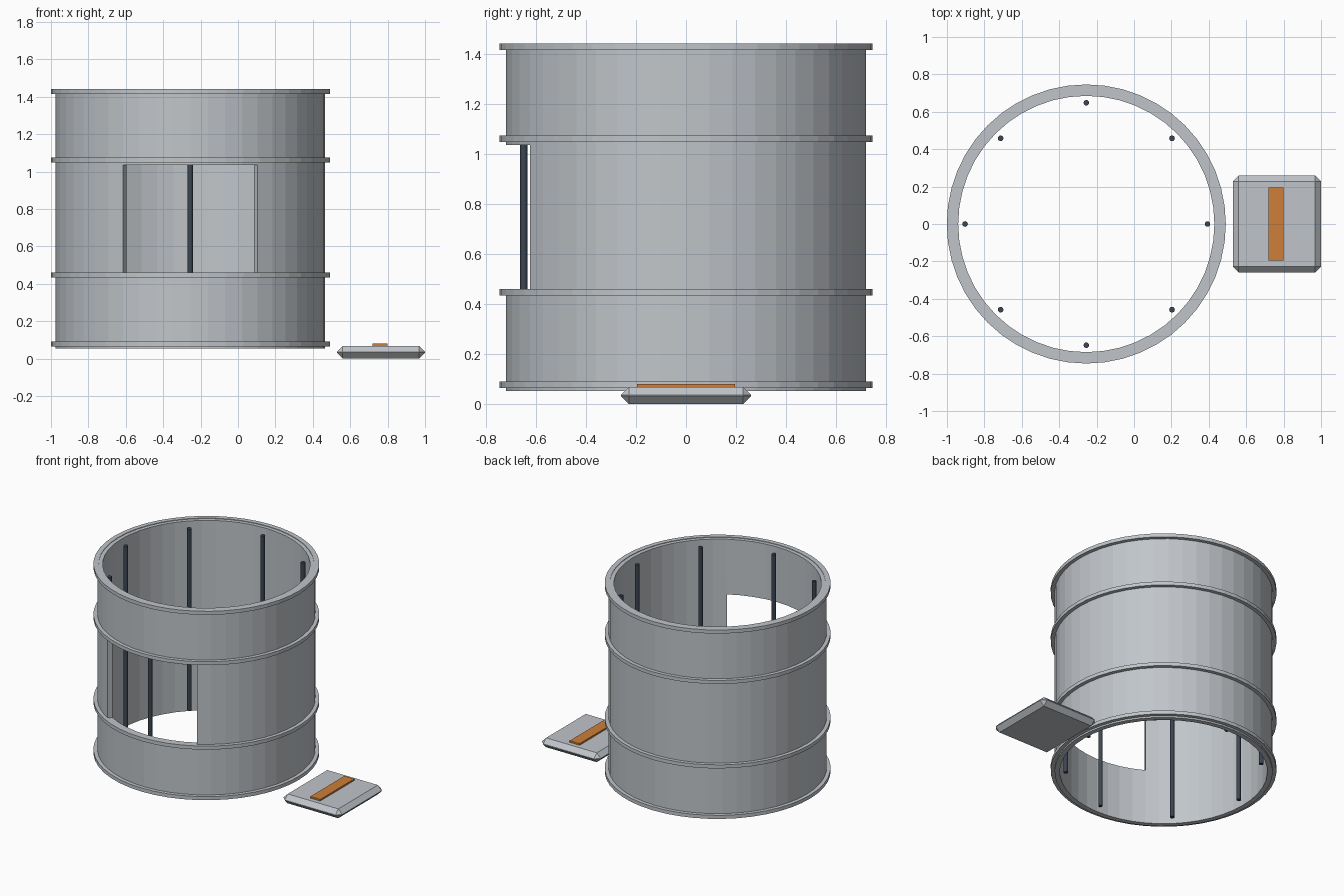
import bpy, bmesh
from math import cos, sin, pi, tau, radians

cube = bpy.data.objects.get("Cube")
if cube:
    bpy.data.objects.remove(cube, do_unlink=True)

CX = -0.255      # axis of the drum
SIDES = 48
R = 0.72         # outer radius of the wall


def material(name, rgb):
    m = bpy.data.materials.new(name)
    m.use_nodes = True
    color = (*rgb, 1)
    m.diffuse_color = color
    m.node_tree.nodes["Principled BSDF"].inputs["Base Color"].default_value = color
    return m


steel = material("light steel", (0.53, 0.56, 0.59))
dark = material("dark blue steel", (0.045, 0.06, 0.085))
orange = material("orange", (0.62, 0.21, 0.04))


def add_object(name, bm, mat):
    bmesh.ops.recalc_face_normals(bm, faces=bm.faces)
    mesh = bpy.data.meshes.new(name)
    bm.to_mesh(mesh)
    bm.free()
    mesh.materials.append(mat)
    obj = bpy.data.objects.new(name, mesh)
    bpy.context.collection.objects.link(obj)
    return obj


def box(name, center, size, mat, bevel=0):
    bm = bmesh.new()
    bmesh.ops.create_cube(bm, size=1)
    bmesh.ops.scale(bm, vec=size, verts=bm.verts)
    bmesh.ops.translate(bm, vec=center, verts=bm.verts)
    if bevel:
        bmesh.ops.bevel(bm, geom=bm.edges[:], offset=bevel, segments=1, affect='EDGES')
    return add_object(name, bm, mat)


def lathe(name, profile, mat, closed=True, keep=lambda angle, band: True):
    """Revolve (radius, z) points around the drum axis, leaving out unwanted cells."""
    bm = bmesh.new()
    rows = [[bm.verts.new((CX + r * cos(tau * i / SIDES), r * sin(tau * i / SIDES), z))
             for i in range(SIDES)] for r, z in profile]
    n = len(rows)
    for b in range(n if closed else n - 1):
        lo, hi = rows[b], rows[(b + 1) % n]
        for i in range(SIDES):
            j = (i + 1) % SIDES
            if keep(tau * (i + 0.5) / SIDES, b):
                bm.faces.new((lo[i], lo[j], hi[j], hi[i]))
    return add_object(name, bm, mat)


# Drum wall with a sixty degree window in the front of its middle band
def outside_window(angle, band):
    return band != 1 or abs(angle - 1.5 * pi) > radians(30)


wall = lathe("drum_wall", [(R, z) for z in (0.053, 0.455, 1.035, 1.437)],
             steel, closed=False, keep=outside_window)
shell = wall.modifiers.new("thickness", 'SOLIDIFY')
shell.thickness = 0.035
shell.offset = -1

# Hoops around the wall
for name, z in (("bottom", 0.065), ("lower", 0.433), ("upper", 1.048), ("top", 1.415)):
    top = z + 0.026
    lathe(name + "_hoop", [(0.712, z), (0.746, z), (0.746, top), (0.712, top)], steel)

# Upright rods inside the wall
for i in range(8):
    a = tau * i / 8
    bm = bmesh.new()
    bmesh.ops.create_cone(bm, cap_ends=True, segments=12, radius1=0.015, radius2=0.015, depth=1.32)
    bmesh.ops.translate(bm, vec=(CX + 0.648 * cos(a), 0.648 * sin(a), 0.74), verts=bm.verts)
    add_object("rod_%d" % (i + 1), bm, dark)

# Loose hatch with its handle strip
box("hatch", (0.764, 0, 0.034), (0.472, 0.52, 0.068), steel, bevel=0.032)
box("hatch_handle", (0.76, 0, 0.07), (0.08, 0.392, 0.02), orange)
